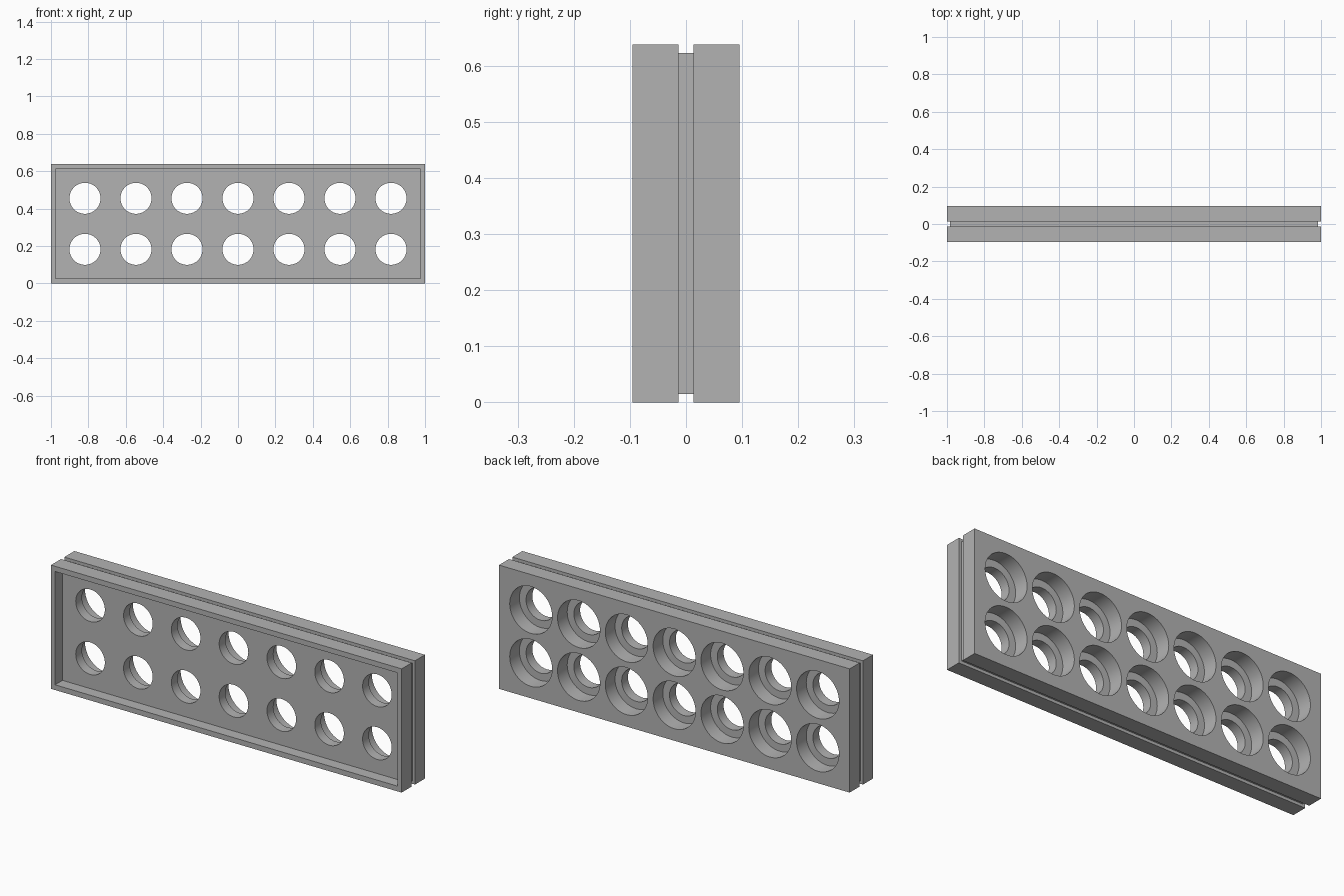
import bpy, bmesh, math

cube = bpy.data.objects.get("Cube")
if cube:
    bpy.data.objects.remove(cube, do_unlink=True)

# Overall dimensions
HALF_X, HALF_Z, HALF_Y = 1.0, 0.319, 0.095
GROOVE_Y, GROOVE_IN = 0.0135, 0.015
RECESS_X, RECESS_Z, RECESS_FLOOR = 0.977, 0.292, -0.035
PITCH, SMALL_R, LARGE_R, STEP_Y = 0.2727, 0.083, 0.121, 0.016
SIDES = 64

grey = bpy.data.materials.new("plain grey")
grey.use_nodes = True
COLOUR = (0.45, 0.45, 0.45, 1)
grey.diffuse_color = COLOUR
grey.node_tree.nodes["Principled BSDF"].inputs["Base Color"].default_value = COLOUR


def add_stack(bm, rings):
    """Bridge a stack of closed rings along y and cap both ends."""
    loops = [[bm.verts.new(p) for p in ring] for ring in rings]
    for a, b in zip(loops, loops[1:]):
        for i in range(len(a)):
            j = (i + 1) % len(a)
            bm.faces.new((a[i], a[j], b[j], b[i]))
    bm.faces.new(loops[0][::-1])
    bm.faces.new(loops[-1])


def make_object(name, bm):
    bmesh.ops.recalc_face_normals(bm, faces=bm.faces)
    mesh = bpy.data.meshes.new(name)
    bm.to_mesh(mesh)
    bm.free()
    mesh.materials.append(grey)
    obj = bpy.data.objects.new(name, mesh)
    bpy.context.collection.objects.link(obj)
    return obj


def rectangle(y, hx, hz):
    return [(sx * hx, y, HALF_Z + sz * hz)
            for sx, sz in ((-1, -1), (1, -1), (1, 1), (-1, 1))]


def circle(x, y, z, r):
    angles = [2 * math.pi * i / SIDES for i in range(SIDES)]
    return [(x + r * math.cos(a), y, z + r * math.sin(a)) for a in angles]


# Rack body: recessed front, rim, groove around the middle, flat back
full = (HALF_X, HALF_Z)
grooved = (HALF_X - GROOVE_IN, HALF_Z - GROOVE_IN)
recess = (RECESS_X, RECESS_Z)
sections = [(RECESS_FLOOR, recess), (-HALF_Y, recess), (-HALF_Y, full),
            (-GROOVE_Y, full), (-GROOVE_Y, grooved),
            (GROOVE_Y, grooved), (GROOVE_Y, full), (HALF_Y, full)]
bm = bmesh.new()
add_stack(bm, [rectangle(y, *size) for y, size in sections])
body = make_object("rack_body", bm)

# Stepped holes: narrow through the front, wide from the back
bm = bmesh.new()
for col in range(-3, 4):
    for row in (-0.5, 0.5):
        x, z = col * PITCH, HALF_Z + row * PITCH
        steps = [(-0.2, SMALL_R), (STEP_Y, SMALL_R), (STEP_Y, LARGE_R), (0.2, LARGE_R)]
        add_stack(bm, [circle(x, y, z, r) for y, r in steps])
cutter = make_object("hole_cutter", bm)
cutter.hide_render = True

cut = body.modifiers.new("holes", 'BOOLEAN')
cut.operation = 'DIFFERENCE'
cut.solver = 'EXACT'
cut.object = cutter
bpy.ops.object.select_all(action='DESELECT')
body.select_set(True)
bpy.context.view_layer.objects.active = body
bpy.ops.object.modifier_apply(modifier=cut.name)
bpy.data.objects.remove(cutter, do_unlink=True)

# Smooth hole walls, crisp edges
bpy.ops.object.shade_smooth_by_angle(angle=math.radians(30))
